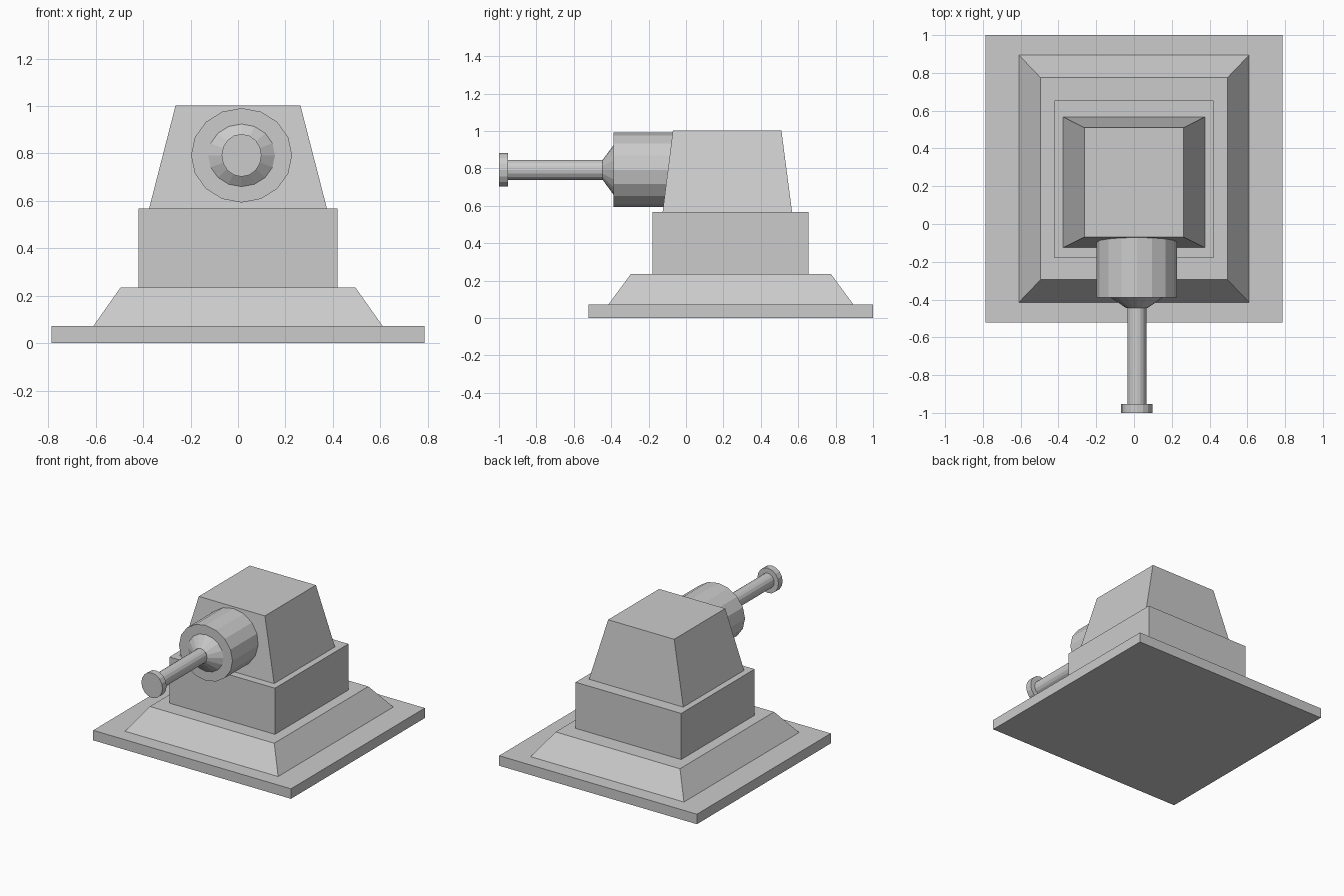
import bpy, bmesh, math

if "Cube" in bpy.data.objects:
    bpy.data.objects.remove(bpy.data.objects["Cube"])


def loft(name, rings):
    """Closed flat-shaded solid from a list of matching vertex rings."""
    bm = bmesh.new()
    loops = [[bm.verts.new(p) for p in ring] for ring in rings]
    n = len(loops[0])
    for a, b in zip(loops, loops[1:]):
        for i in range(n):
            j = (i + 1) % n
            bm.faces.new((a[i], a[j], b[j], b[i]))
    bm.faces.new(loops[0])
    bm.faces.new(loops[-1])
    bmesh.ops.recalc_face_normals(bm, faces=bm.faces)
    mesh = bpy.data.meshes.new(name)
    bm.to_mesh(mesh)
    bm.free()
    obj = bpy.data.objects.new(name, mesh)
    bpy.context.collection.objects.link(obj)
    return obj


def rect(half_x, y0, y1, z):
    return [(-half_x, y0, z), (half_x, y0, z), (half_x, y1, z), (-half_x, y1, z)]


def oval(y, rx, rz, sides=16, cx=0.015, cz=0.792):
    angles = [2 * math.pi * i / sides for i in range(sides)]
    return [(cx + rx * math.cos(a), y, cz + rz * math.sin(a)) for a in angles]


# Stepped pedestal and tapered turret
loft("base_plate", [rect(0.787, -0.522, 1.0, 0), rect(0.787, -0.522, 1.0, 0.072)])
loft("sloped_plinth", [rect(0.61, -0.415, 0.895, 0.072), rect(0.495, -0.295, 0.775, 0.235)])
loft("square_block", [rect(0.42, -0.18, 0.655, 0.235), rect(0.42, -0.18, 0.655, 0.567)])
loft("tapered_turret", [rect(0.375, -0.125, 0.567, 0.567), rect(0.263, -0.07, 0.51, 1.003)])

# Barrel assembly pointing forward
loft("barrel_housing", [oval(-0.04, 0.213, 0.199), oval(-0.388, 0.213, 0.199)])
loft("barrel_collar", [oval(-0.388, 0.141, 0.132), oval(-0.446, 0.055, 0.053)])
loft("barrel_rod", [oval(-0.446, 0.05, 0.053), oval(-0.955, 0.05, 0.053)])
loft("muzzle_cap", [oval(-0.953, 0.084, 0.09), oval(-1.0, 0.084, 0.09)])
